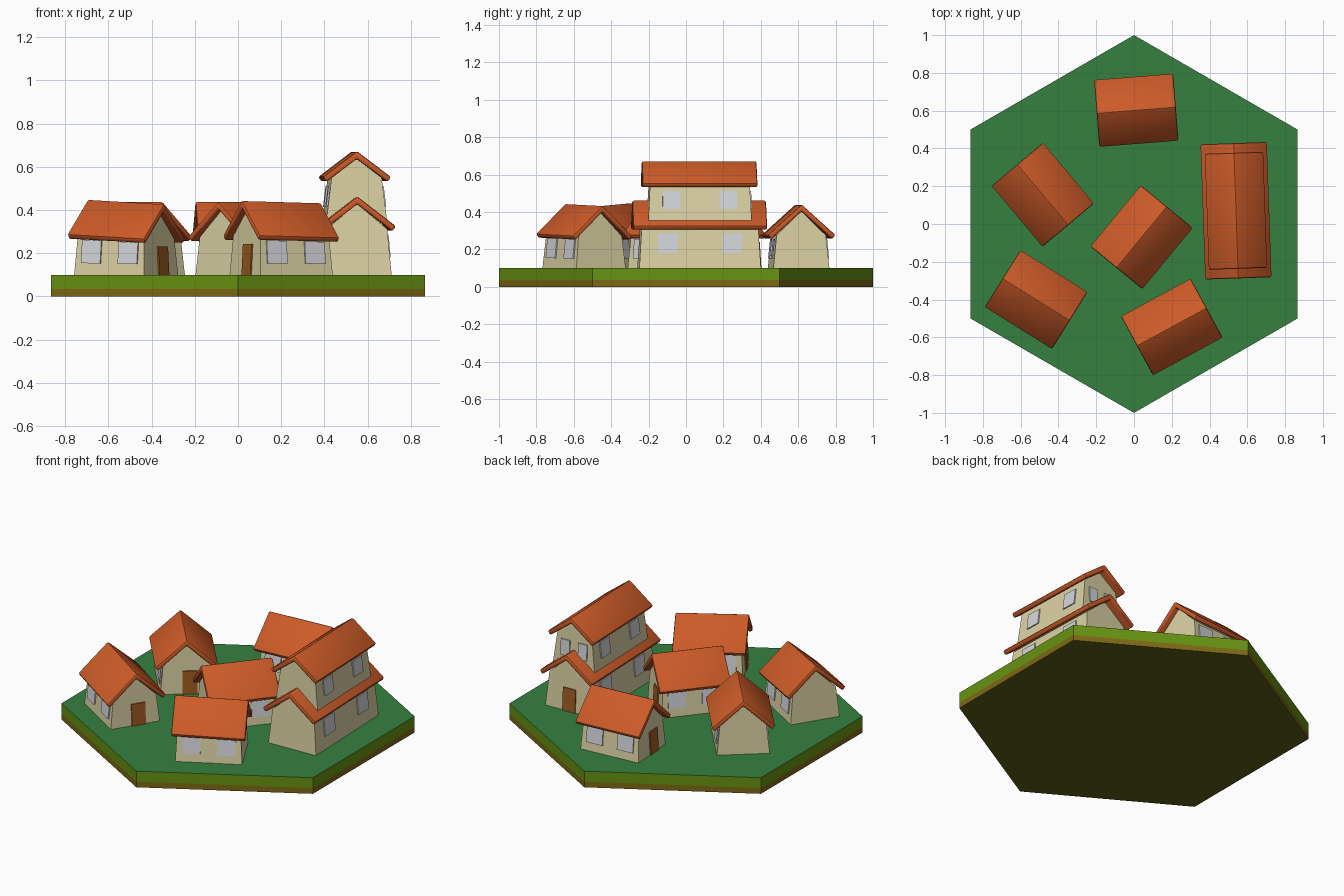
import bpy, bmesh, math
from mathutils import Matrix

if "Cube" in bpy.data.objects:
    bpy.data.objects.remove(bpy.data.objects["Cube"])


def srgb(r, g, b):
    f = lambda c: c / 12.92 if c <= 0.04045 else ((c + 0.055) / 1.055) ** 2.4
    return (f(r / 255), f(g / 255), f(b / 255), 1)


def mat(name, *rgb):
    m = bpy.data.materials.new(name)
    m.diffuse_color = srgb(*rgb)
    m.use_nodes = True
    m.node_tree.nodes["Principled BSDF"].inputs["Base Color"].default_value = m.diffuse_color
    return m


ROOF = mat("roof_tile", 205, 91, 40)
WALL = mat("cream_wall", 218, 209, 163)
GLASS = mat("window_grey", 212, 213, 218)
DOOR = mat("door_brown", 158, 92, 32)
LAWN = mat("lawn_green", 54, 128, 64)
EDGE = mat("edge_green", 103, 146, 18)
SOIL = mat("soil_brown", 126, 104, 20)
UNDER = mat("underside_olive", 90, 94, 20)

GROUND = 0.1


def finish(bm, name, mats, smooth=False, frame=None, tilt=0):
    bmesh.ops.recalc_face_normals(bm, faces=bm.faces)
    if tilt:  # a slight lean of everything above the ground
        for v in bm.verts:
            v.co.z += tilt * v.co.x * min(1, max(0, (v.co.z - GROUND) / 0.17))
    if frame:
        bm.transform(frame)
    me = bpy.data.meshes.new(name)
    bm.to_mesh(me)
    bm.free()
    for m in mats:
        me.materials.append(m)
    if smooth:
        me.polygons.foreach_set("use_smooth", [True] * len(me.polygons))
        me.set_sharp_from_angle(angle=math.radians(35))
    ob = bpy.data.objects.new(name, me)
    bpy.context.collection.objects.link(ob)
    return ob


def hull(points):
    bm = bmesh.new()
    for p in points:
        bm.verts.new(p)
    bmesh.ops.convex_hull(bm, input=bm.verts)
    bmesh.ops.dissolve_limit(bm, angle_limit=0.01, verts=bm.verts, edges=bm.edges)
    return bm


def lerp(pair, t):
    return pair[0] + (pair[1] - pair[0]) * t


# one storey: tapered gabled walls, windows along both sides, rounded roof
def storey(name, frame, tilt, length, width, heights, roof, window, gable_windows=False, door=False):
    z0, z1, apex = heights
    along = lambda z: lerp(length, (z - z0) / (z1 - z0))
    across = lambda z: lerp(width, (z - z0) / (z1 - z0))
    pts = []
    for s in (-1, 1):
        pts += [(s * along(z), t * across(z), z) for z in (z0, z1) for t in (-1, 1)]
        pts.append((s * along(apex), 0, apex))
    finish(hull(pts), name + "_walls", [WALL], frame=frame, tilt=tilt)

    def plate(part, m, u, w, lo, hi, side=0):
        p = []
        for z in (lo, hi):
            for x in (u - w / 2, u + w / 2):
                for d in (-0.002, 0.007):
                    p.append((x, side * (across(z) + d), z) if side else (along(z) + d, x, z))
        finish(hull(p), name + part, [m], frame=frame, tilt=tilt)

    off, w, lo, hi = window
    for side in (-1, 1):
        for s in (-1, 1):
            plate("_window", GLASS, s * off, w, lo, hi, side)
        if gable_windows:
            plate("_gable_window", GLASS, side * 0.058, 0.06, lo, hi)
    if door:
        plate("_door", DOOR, 0.02 if door == 1 else 0, 0.085, z0, z0 + 0.14)

    # roof: chevron profile pulled along the ridge, all edges rounded
    half_len, half_w, ridge, eave = roof
    thick = 0.036
    prof = [(0, ridge), (half_w, eave), (half_w - 0.017, eave - 0.023), (0, ridge - thick),
            (-half_w + 0.017, eave - 0.023), (-half_w, eave)]
    bm = bmesh.new()
    a, b = ([bm.verts.new((x, y, z)) for y, z in prof] for x in (-half_len, half_len))
    for i in range(6):
        j = (i + 1) % 6
        bm.faces.new((a[i], a[j], b[j], b[i]))
    for r in (a, b):  # two quads per end keep the chevron clean
        bm.faces.new((r[0], r[1], r[2], r[3]))
        bm.faces.new((r[0], r[3], r[4], r[5]))
    bmesh.ops.recalc_face_normals(bm, faces=bm.faces)
    edges = [e for e in bm.edges if e.calc_face_angle(0) > 0.2]
    bmesh.ops.bevel(bm, geom=edges, offset=0.009, segments=2, profile=0.5,
                    affect='EDGES', clamp_overlap=True)
    finish(bm, name + "_roof", [ROOF], smooth=True, frame=frame, tilt=tilt)


def place(x, y, deg):
    return Matrix.Translation((x, y, 0)) @ Matrix.Rotation(math.radians(deg), 4, 'Z')


# hexagonal base: soil band, green band, lawn on top
bm = bmesh.new()
rings = [[bm.verts.new((math.sin(i * math.pi / 3), math.cos(i * math.pi / 3), z)) for i in range(6)]
         for z in (0, 0.035, GROUND)]
for k in (0, 1):
    for i in range(6):
        j = (i + 1) % 6
        f = bm.faces.new((rings[k][i], rings[k][j], rings[k + 1][j], rings[k + 1][i]))
        f.material_index = 2 if k == 0 else 1
bm.faces.new(rings[2]).material_index = 0
bm.faces.new(rings[0]).material_index = 3
finish(bm, "hexagon_base", [LAWN, EDGE, SOIL, UNDER])

# five cottages: x, y, heading of the door end, lean
cottages = [(0.012, 0.602, 184.5, 0), (-0.483, 0.155, -50, 0), (-0.518, -0.4, -32, -0.05),
            (0.04, -0.07, 50.5, 0), (0.2, -0.545, 208.5, 0.025)]
for n, (x, y, deg, tilt) in enumerate(cottages, 1):
    storey(f"cottage_{n}", place(x, y, deg), tilt, (0.19, 0.181), (0.15, 0.132),
           (GROUND, 0.275, 0.405), (0.21, 0.181, 0.44, 0.277), (0.1, 0.105, 0.152, 0.256), door=1)

# tall house: two stacked storeys
tall = place(0.54, 0.07, 92)
storey("tall_house_lower", tall, 0, (0.325, 0.312), (0.16, 0.14), (GROUND, 0.312, 0.43),
       (0.358, 0.179, 0.463, 0.325), (0.172, 0.106, 0.18, 0.286), door=2)
storey("tall_house_upper", tall, 0, (0.278, 0.266), (0.143, 0.116), (0.33, 0.55, 0.64),
       (0.307, 0.158, 0.673, 0.553), (0.152, 0.094, 0.415, 0.512), gable_windows=True)
